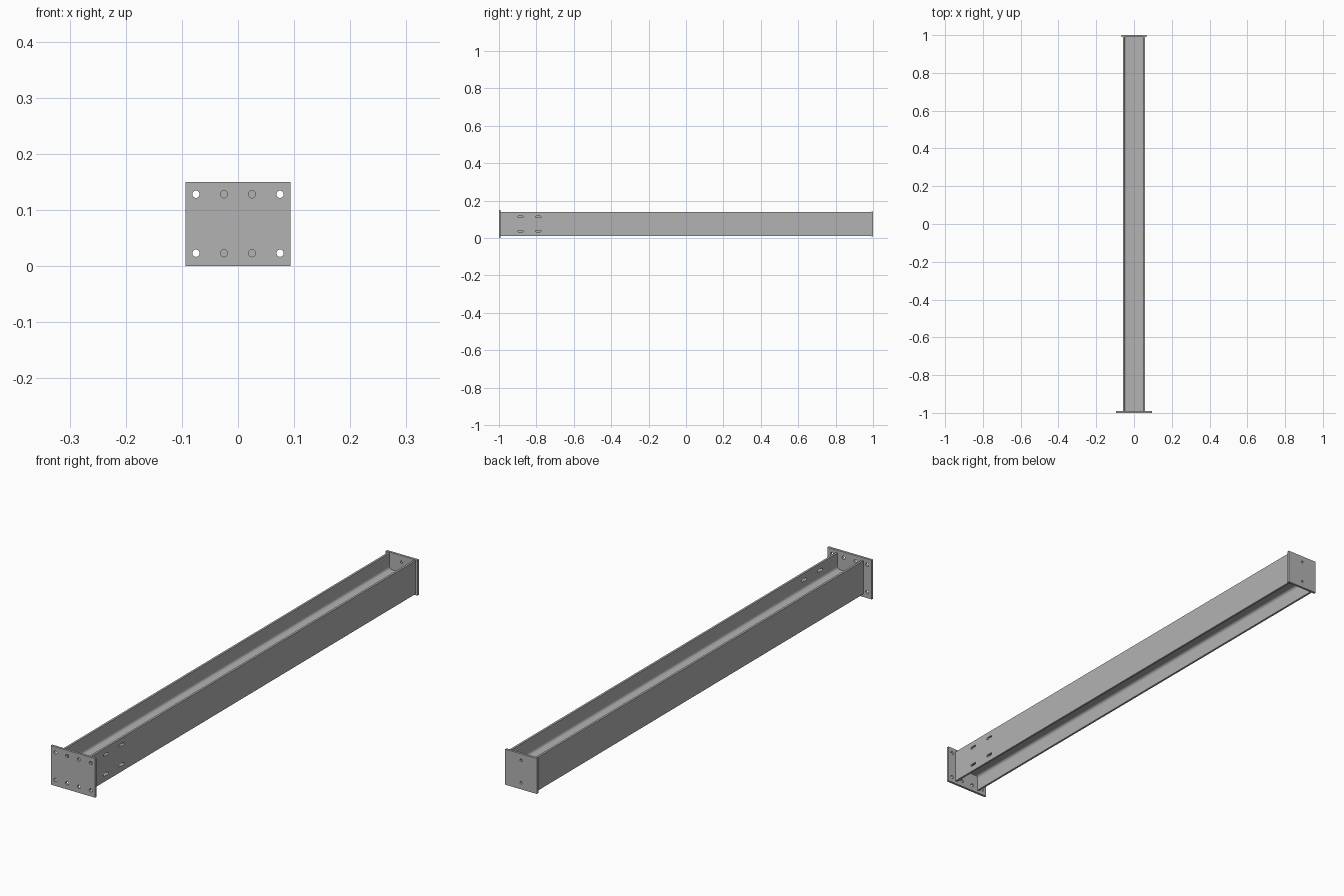
import bpy
import bmesh
from math import cos, sin, pi, radians
from mathutils import Matrix

old = bpy.data.objects.get("Cube")
if old:
    bpy.data.objects.remove(old, do_unlink=True)

steel = bpy.data.materials.new("grey_steel")
steel.use_nodes = True
GREY = (0.45, 0.45, 0.45, 1)
steel.diffuse_color = GREY
steel.node_tree.nodes["Principled BSDF"].inputs["Base Color"].default_value = GREY

# Orientation of the drawing plane: facing the front or facing the side
FACING_FRONT = Matrix(((1, 0, 0), (0, 0, -1), (0, 1, 0))).to_4x4()
FACING_SIDE = Matrix(((0, 0, 1), (1, 0, 0), (0, 1, 0))).to_4x4()


def rect(x0, x1, y0, y1):
    return [(x0, y0), (x1, y0), (x1, y1), (x0, y1)]


def arc(cx, cy, r, start, end, steps):
    angles = [radians(start + (end - start) * i / steps) for i in range(steps + 1)]
    return [(cx + r * cos(a), cy + r * sin(a)) for a in angles]


def circle(cx, cy, r, sides=24):
    return arc(cx, cy, r, 0, 360, sides)[:-1]


def slot(cx, cy, length, height):
    r = height / 2
    d = length / 2 - r
    return arc(cx + d, cy, r, -90, 90, 8) + arc(cx - d, cy, r, 90, 270, 8)


def extruded(name, loops, thickness, plane, centre):
    """Outline plus hole loops, filled and extruded to a solid part."""
    curve = bpy.data.curves.new(name, "CURVE")
    curve.dimensions = "2D"
    curve.fill_mode = "BOTH"
    curve.extrude = thickness / 2
    for loop in loops:
        spline = curve.splines.new("POLY")
        spline.points.add(len(loop) - 1)
        for point, (x, y) in zip(spline.points, loop):
            point.co = (x, y, 0, 1)
        spline.use_cyclic_u = True
    temp = bpy.data.objects.new(name + "_outline", curve)
    bpy.context.collection.objects.link(temp)
    graph = bpy.context.evaluated_depsgraph_get()
    mesh = bpy.data.meshes.new_from_object(temp.evaluated_get(graph))
    bpy.data.objects.remove(temp, do_unlink=True)

    bm = bmesh.new()
    bm.from_mesh(mesh)
    bmesh.ops.remove_doubles(bm, verts=bm.verts, dist=0.00001)
    bm.transform(Matrix.Translation(centre) @ plane)
    bmesh.ops.recalc_face_normals(bm, faces=bm.faces)
    bm.to_mesh(mesh)
    bm.free()
    mesh.materials.clear()
    mesh.materials.append(steel)

    obj = bpy.data.objects.new(name, mesh)
    bpy.context.collection.objects.link(obj)
    bpy.ops.object.select_all(action="DESELECT")
    obj.select_set(True)
    bpy.context.view_layer.objects.active = obj
    bpy.ops.object.shade_smooth_by_angle(angle=radians(30))
    return obj


PLATE = 0.009                  # end plate thickness
MID = 0.075                    # height of the beam axis
HALF_W, HALF_H = 0.059, 0.064  # beam section
FLANGE, WEB, FILLET = 0.008, 0.006, 0.011
Y0, Y1 = -1 + PLATE, 1 - PLATE

# Wide front plate with two rows of bolt holes
bolts = [circle(x, z, 0.0065) for x in (-0.075, -0.025, 0.025, 0.075)
         for z in (0.023, 0.128)]
extruded("front_end_plate", [rect(-0.094, 0.094, 0, 0.15)] + bolts,
         PLATE, FACING_FRONT, (0, -1 + PLATE / 2, 0))

# Smaller back plate with one column of holes
holes = [circle(0, MID + s * 0.043, 0.005) for s in (-1, 1)]
extruded("back_end_plate", [rect(-0.067, 0.067, MID - 0.068, MID + 0.068)] + holes,
         PLATE, FACING_FRONT, (0, 1 - PLATE / 2, 0))

# Upright flanges, only the left one slotted
outline = rect(Y0, Y1, MID - HALF_H, MID + HALF_H)
slots = [slot(y, MID + s * 0.038, 0.03, 0.009) for y in (-0.885, -0.79) for s in (-1, 1)]
flange_x = HALF_W - FLANGE / 2
extruded("left_flange", [outline] + slots, FLANGE, FACING_SIDE, (flange_x, 0, 0))
extruded("right_flange", [outline], FLANGE, FACING_SIDE, (-flange_x, 0, 0))

# Level web with rounded roots against the flanges
cx, cz = HALF_W - FLANGE - FILLET, WEB / 2 + FILLET
section = (arc(cx, cz, FILLET, 0, -90, 6) + arc(-cx, cz, FILLET, 270, 180, 6)
           + arc(-cx, -cz, FILLET, 180, 90, 6) + arc(cx, -cz, FILLET, 90, 0, 6))
extruded("web", [section], Y1 - Y0, FACING_FRONT, (0, 0, MID))
